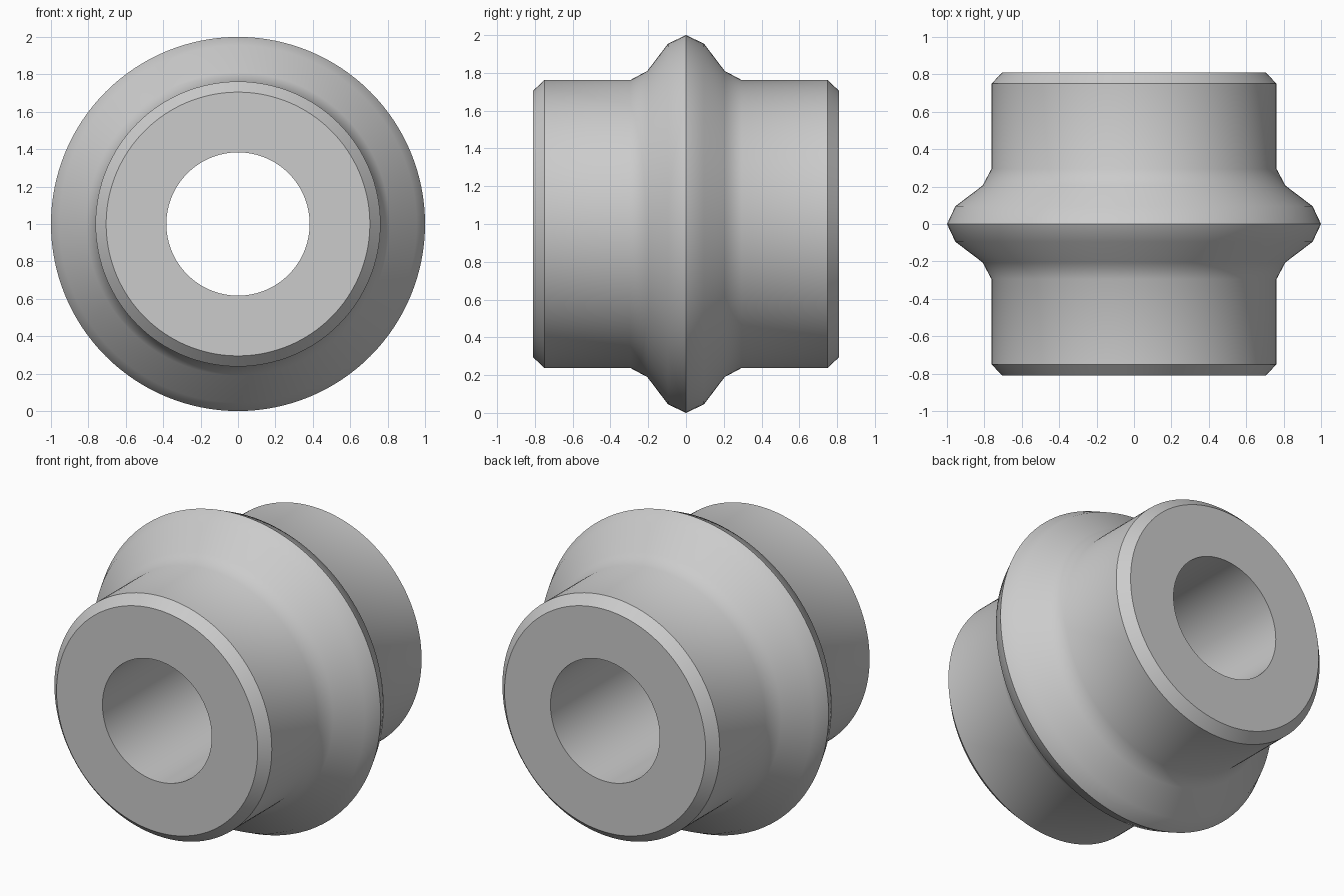
import bpy
import bmesh
import math
from mathutils import Matrix, Vector

if "Cube" in bpy.data.objects:
    bpy.data.objects.remove(bpy.data.objects["Cube"], do_unlink=True)

SEGMENTS = 128

# Plain grey metal
grey = bpy.data.materials.new("grey_metal")
grey.use_nodes = True
colour = (0.6, 0.6, 0.6, 1)
grey.diffuse_color = colour
grey.node_tree.nodes["Principled BSDF"].inputs["Base Color"].default_value = colour

# Half profile (radius, distance along axis): bore, end face, chamfer, barrel, ridge
half = [(0.383, 0.81), (0.705, 0.81), (0.762, 0.75), (0.762, 0.295),
        (0.81, 0.205), (0.955, 0.095)]
profile = half + [(1.0, 0.0)] + [(r, -y) for r, y in reversed(half)]

# Revolve the closed profile around the front-to-back axis
bm = bmesh.new()
rings = []
for i in range(SEGMENTS):
    turn = Matrix.Rotation(math.tau * i / SEGMENTS, 3, 'Y')
    rings.append([bm.verts.new(turn @ Vector((r, y, 0)) + Vector((0, 0, 1)))
                  for r, y in profile])
count = len(profile)
for i, ring in enumerate(rings):
    following = rings[(i + 1) % SEGMENTS]
    for j in range(count):
        k = (j + 1) % count
        bm.faces.new((ring[j], ring[k], following[k], following[j]))
bmesh.ops.recalc_face_normals(bm, faces=bm.faces)

mesh = bpy.data.meshes.new("ridged_bushing")
bm.to_mesh(mesh)
bm.free()
mesh.materials.append(grey)
bushing = bpy.data.objects.new("ridged_bushing", mesh)
bpy.context.collection.objects.link(bushing)

# Smooth curves, crisp chamfers and ridge crest
bpy.ops.object.select_all(action='DESELECT')
bushing.select_set(True)
bpy.context.view_layer.objects.active = bushing
bpy.ops.object.shade_smooth_by_angle(angle=math.radians(35))
